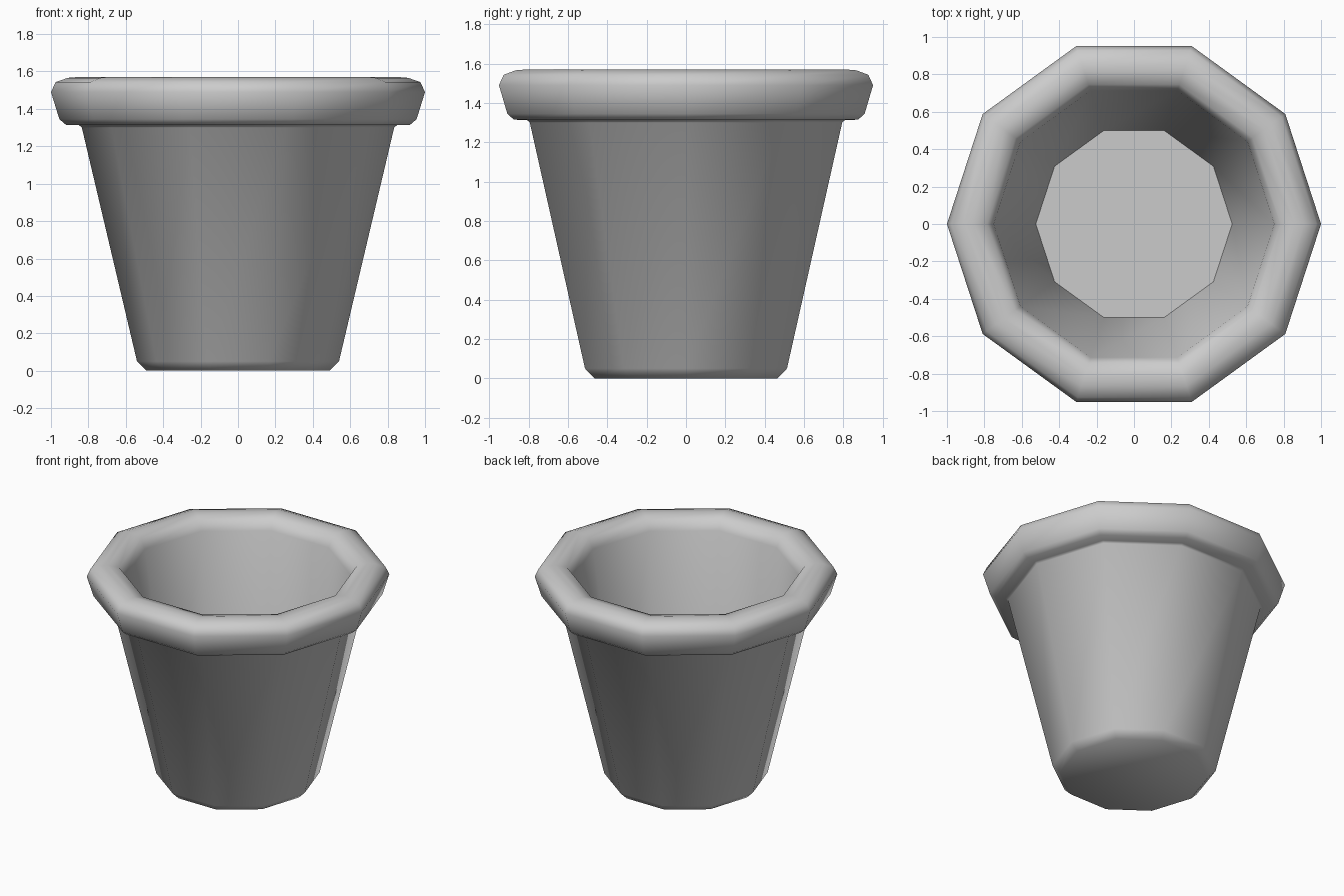
import bpy, bmesh
from math import cos, sin, tau, radians

if "Cube" in bpy.data.objects:
    bpy.data.objects.remove(bpy.data.objects["Cube"])

SIDES = 10

# Pot cross-section (radius, height): foot, outer wall, rim, inner wall, floor
PROFILE = [
    (0.49, 0.0), (0.54, 0.05), (0.835, 1.30), (0.85, 1.313),
    (0.92, 1.315), (0.955, 1.345), (1.0, 1.49), (0.975, 1.543),
    (0.91, 1.566), (0.86, 1.57), (0.785, 1.552), (0.75, 1.48),
    (0.525, 0.08),
]


def lathe(name, profile, sides):
    bm = bmesh.new()
    rings = [[bm.verts.new((r * cos(tau * i / sides), r * sin(tau * i / sides), z))
              for i in range(sides)] for r, z in profile]
    for low, high in zip(rings, rings[1:]):
        for i in range(sides):
            j = (i + 1) % sides
            bm.faces.new((low[i], low[j], high[j], high[i]))
    # Underside and inner floor
    bm.faces.new(rings[0][::-1])
    bm.faces.new(rings[-1])
    mesh = bpy.data.meshes.new(name)
    bm.to_mesh(mesh)
    bm.free()
    obj = bpy.data.objects.new(name, mesh)
    bpy.context.collection.objects.link(obj)
    return obj


# Ten-sided flower pot, smooth shaded with a crisp floor edge
pot = lathe("flower_pot", PROFILE, SIDES)
bpy.context.view_layer.objects.active = pot
pot.select_set(True)
bpy.ops.object.shade_smooth_by_angle(angle=radians(65))
